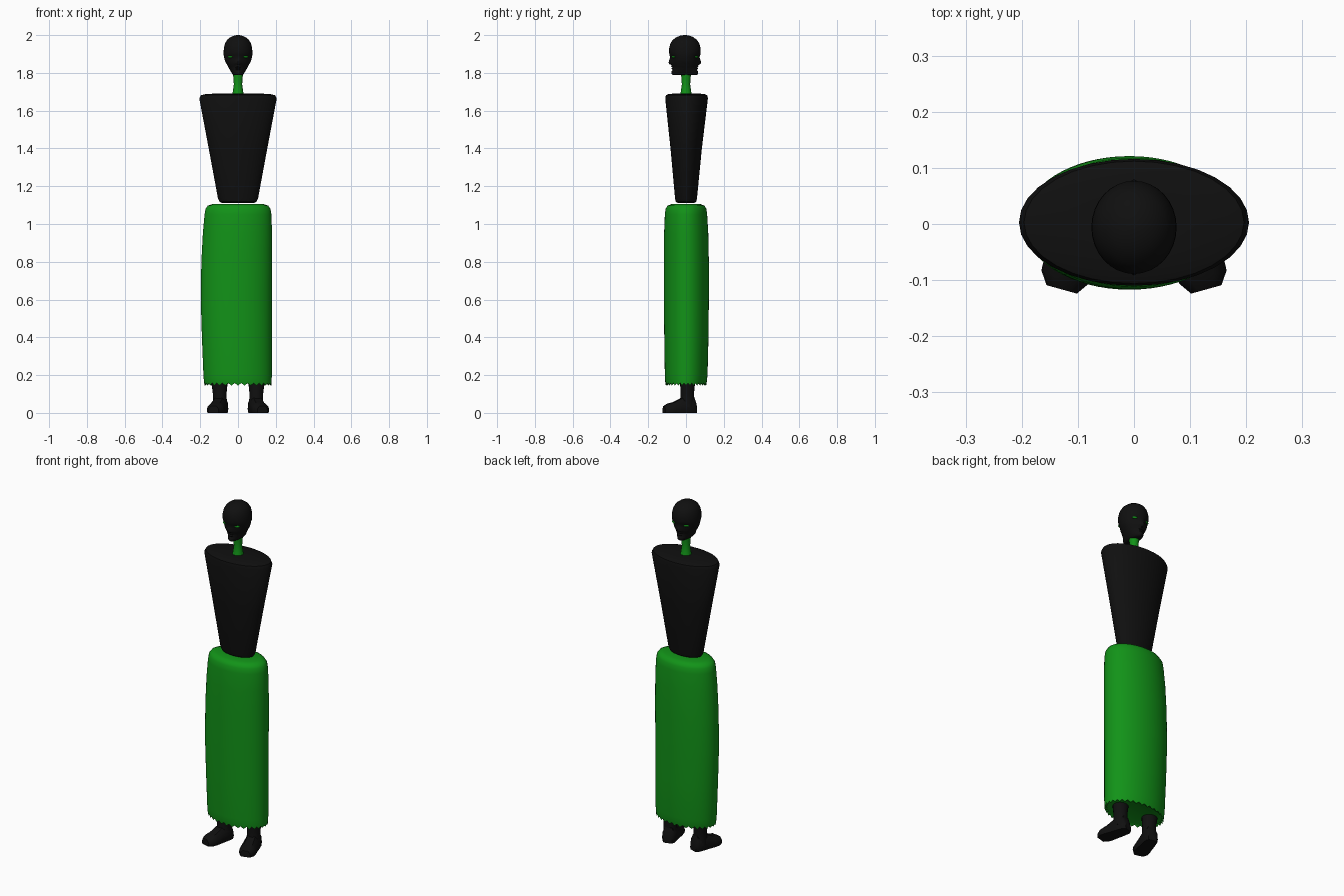
import bpy, bmesh, math
from mathutils import Vector


def material(name, rgb):
    m = bpy.data.materials.new(name)
    m.diffuse_color = (*rgb, 1)
    return m


BLACK = material("black", (0.005, 0.005, 0.005))
GREEN = material("green", (0.006, 0.29, 0.009))


def ellipse(cx, cy, z, rx, ry, n=32):
    return [Vector((cx + rx * math.cos(2 * math.pi * i / n),
                    cy + ry * math.sin(2 * math.pi * i / n), z)) for i in range(n)]


def loft(name, rings, mat, angle=40):
    bm = bmesh.new()
    loops = [[bm.verts.new(p) for p in r] for r in rings]
    for a, b in zip(loops, loops[1:]):
        n = len(a)
        for i in range(n):
            j = (i + 1) % n
            bm.faces.new((a[i], a[j], b[j], b[i]))
    bm.faces.new(loops[0][::-1])
    bm.faces.new(loops[-1])
    bmesh.ops.recalc_face_normals(bm, faces=bm.faces)
    me = bpy.data.meshes.new(name)
    bm.to_mesh(me)
    bm.free()
    me.materials.append(mat)
    ob = bpy.data.objects.new(name, me)
    bpy.context.collection.objects.link(ob)
    bpy.ops.object.select_all(action='DESELECT')
    ob.select_set(True)
    bpy.context.view_layer.objects.active = ob
    bpy.ops.object.shade_smooth_by_angle(angle=math.radians(angle))
    return ob


# Torso: inverted elliptical cone with a softened shoulder rim
loft("torso", [ellipse(0, cy, z, rx, ry) for z, rx, ry, cy in [
    (1.112, 0.085, 0.045, 0), (1.118, 0.098, 0.054, 0), (1.135, 0.106, 0.058, 0),
    (1.40, 0.155, 0.083, 0.001), (1.665, 0.205, 0.113, 0.003),
    (1.682, 0.196, 0.109, 0.003), (1.688, 0.17, 0.095, 0.003), (1.692, 0.09, 0.05, 0.002)]], BLACK)

# Skirt: long tube, rounded at the waist, bulging to one side, with a toothed hem
skirt = [ellipse(cx, cy, z, rx, ry, 64) for z, cx, cy, rx, ry in [
    (0.165, -0.001, 0.0, 0.179, 0.110), (0.20, -0.002, 0.001, 0.181, 0.113),
    (0.40, -0.006, 0.002, 0.185, 0.117), (0.60, -0.009, 0.002, 0.188, 0.119),
    (0.80, -0.007, 0.002, 0.187, 0.119), (0.95, -0.003, 0.001, 0.183, 0.117),
    (1.05, 0, 0, 0.177, 0.112), (1.08, 0, 0, 0.172, 0.108),
    (1.097, 0, 0, 0.160, 0.098), (1.105, 0, 0, 0.135, 0.078), (1.107, 0, 0, 0.08, 0.04)]]
hem = ellipse(0, 0, 0.145, 0.177, 0.107, 64)
for i, p in enumerate(hem):
    p.z += 0.013 * (i % 2)
loft("skirt", [ellipse(0, 0, 0.158, 0.165, 0.098, 64), hem] + skirt, GREEN)

# Neck
loft("neck", [ellipse(0, 0, z, r, r, 20) for z, r in [
    (1.68, 0.031), (1.71, 0.026), (1.74, 0.022), (1.77, 0.024), (1.80, 0.027)]], GREEN)

# Head: the same face on the front and the back
rings = []
for z, w, d, nose in [
        (1.788, 0.022, 0.062, 0), (1.794, 0.031, 0.070, 0), (1.808, 0.038, 0.070, 0),
        (1.816, 0.043, 0.062, 0.002), (1.823, 0.047, 0.064, 0.008), (1.829, 0.050, 0.062, 0.003),
        (1.835, 0.054, 0.065, 0.008), (1.841, 0.057, 0.067, 0.003), (1.847, 0.060, 0.069, 0.014),
        (1.855, 0.065, 0.070, 0.016), (1.870, 0.071, 0.071, 0.011), (1.884, 0.074, 0.072, 0.005),
        (1.895, 0.076, 0.079, 0.003), (1.908, 0.076, 0.083, 0), (1.93, 0.075, 0.083, 0),
        (1.955, 0.069, 0.077, 0), (1.975, 0.058, 0.064, 0), (1.99, 0.039, 0.043, 0),
        (1.997, 0.021, 0.024, 0), (2.0, 0.006, 0.006, 0)]:
    ring = ellipse(0, 0, z, w, d, 32)
    for p in ring:
        p.y += math.copysign(nose * math.exp(-(p.x / 0.016) ** 2), p.y) - 0.006
    rings.append(ring)
loft("head", rings, BLACK, 50)

# Eyes: flat almond shapes on both faces
for side in (-1, 1):
    for face, label in ((-1, "front"), (1, "back")):
        bpy.ops.mesh.primitive_uv_sphere_add(
            segments=16, ring_count=8, radius=1,
            location=(side * 0.041, face * 0.061 - 0.006, 1.885),
            rotation=(0, 0, -side * face * 0.5))
        eye = bpy.context.object
        eye.name = f"{label}_eye"
        eye.scale = (0.015, 0.006, 0.006)
        eye.data.materials.append(GREEN)
        bpy.ops.object.shade_smooth_by_angle()

# Legs and feet: a tapered shin and a wedge foot turned outwards
foot_sections = [  # distance along the foot, half width, height
    (-0.052, 0.024, 0.05), (-0.038, 0.036, 0.085), (0.0, 0.040, 0.092),
    (0.035, 0.042, 0.074), (0.07, 0.045, 0.056), (0.10, 0.044, 0.049), (0.123, 0.028, 0.036)]
outline = [(-0.9, 0), (0.9, 0), (1, 0.25), (0.92, 0.65), (0.5, 1), (-0.5, 1), (-0.92, 0.65), (-1, 0.25)]
for side, label in ((-1, "right"), (1, "left")):
    loft(f"{label}_leg", [ellipse(side * x, y, z, rx, ry, 16) for z, x, y, rx, ry in [
        (0.03, 0.096, 0.008, 0.040, 0.038), (0.08, 0.096, 0.006, 0.036, 0.036),
        (0.11, 0.097, 0.007, 0.037, 0.036), (0.15, 0.098, 0.008, 0.042, 0.039),
        (0.25, 0.098, 0.008, 0.044, 0.041)]], BLACK)
    turn = 0.27
    fwd = Vector((side * math.sin(turn), -math.cos(turn), 0))
    across = Vector((-fwd.y, fwd.x, 0))
    base = Vector((side * 0.096, 0.002, 0))
    loft(f"{label}_foot", [[base + fwd * t + across * (u * w) + Vector((0, 0, v * h))
                            for u, v in outline] for t, w, h in foot_sections], BLACK)
